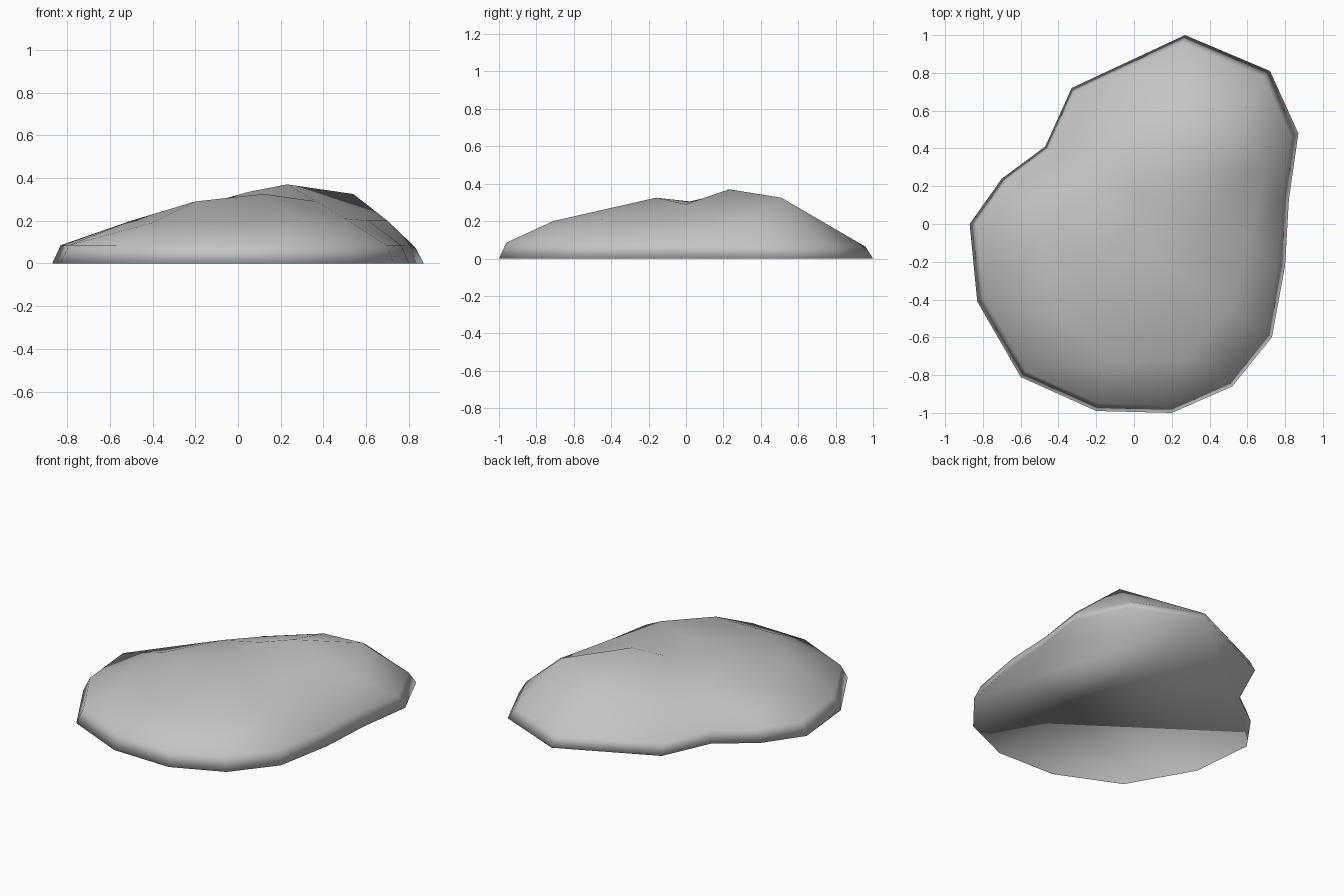
import bpy
import bmesh
from mathutils import Vector
from mathutils.geometry import delaunay_2d_cdt

cube = bpy.data.objects.get("Cube")
if cube:
    bpy.data.objects.remove(cube, do_unlink=True)

# Ground outline, counter-clockwise
outline = [(.27, 1), (-.33, .72), (-.47, .41), (-.7, .24), (-.87, 0),
           (-.83, -.41), (-.6, -.81), (-.2, -.99), (.2, -1), (.52, -.86),
           (.73, -.6), (.8, -.22), (.82, .13), (.87, .48), (.72, .81)]

# Shoulder slope, then the crown with its front hump, dip and rear peak
crown = [(-.5, -.05, .2), (-.4, -.48, .19), (-.1, -.73, .19), (.28, -.71, .2),
         (.5, -.45, .21), (.61, -.08, .2), (.7, .3, .2), (.54, .51, .325),
         (.2, .6, .26), (-.1, .42, .23), (-.25, .2, .25), (-.2, -.2, .29),
         (.12, -.16, .325), (.02, .02, .305), (.37, 0, .29),
         (.05, .15, .335), (.23, .23, .37)]

bm = bmesh.new()
count = len(outline)
base = [bm.verts.new((x, y, 0)) for x, y in outline]
rim = [bm.verts.new((x * .955, y * .96, .085 - .022 * max(y, 0)))
       for x, y in outline]
top = rim + [bm.verts.new(p) for p in crown]

# Flat underside and steep rim band
bm.faces.new(base[::-1])
for i in range(count):
    j = (i + 1) % count
    bm.faces.new((base[i], base[j], rim[j], rim[i]))

# Triangulated top
flat = [Vector((v.co.x, v.co.y)) for v in top]
result = delaunay_2d_cdt(flat, [], [list(range(count))], 1, 1e-5)
for tri in result[2]:
    bm.faces.new([top[result[3][k][0]] for k in tri])
bmesh.ops.recalc_face_normals(bm, faces=bm.faces)
for face in bm.faces:
    face.smooth = True

mesh = bpy.data.meshes.new("rock_mound")
bm.to_mesh(mesh)
bm.free()
rock = bpy.data.objects.new("rock_mound", mesh)
bpy.context.collection.objects.link(rock)

# Stone colour
stone = bpy.data.materials.new("stone_grey")
stone.use_nodes = True
colour = (.55, .55, .55, 1)
stone.diffuse_color = colour
stone.node_tree.nodes["Principled BSDF"].inputs["Base Color"].default_value = colour
mesh.materials.append(stone)
